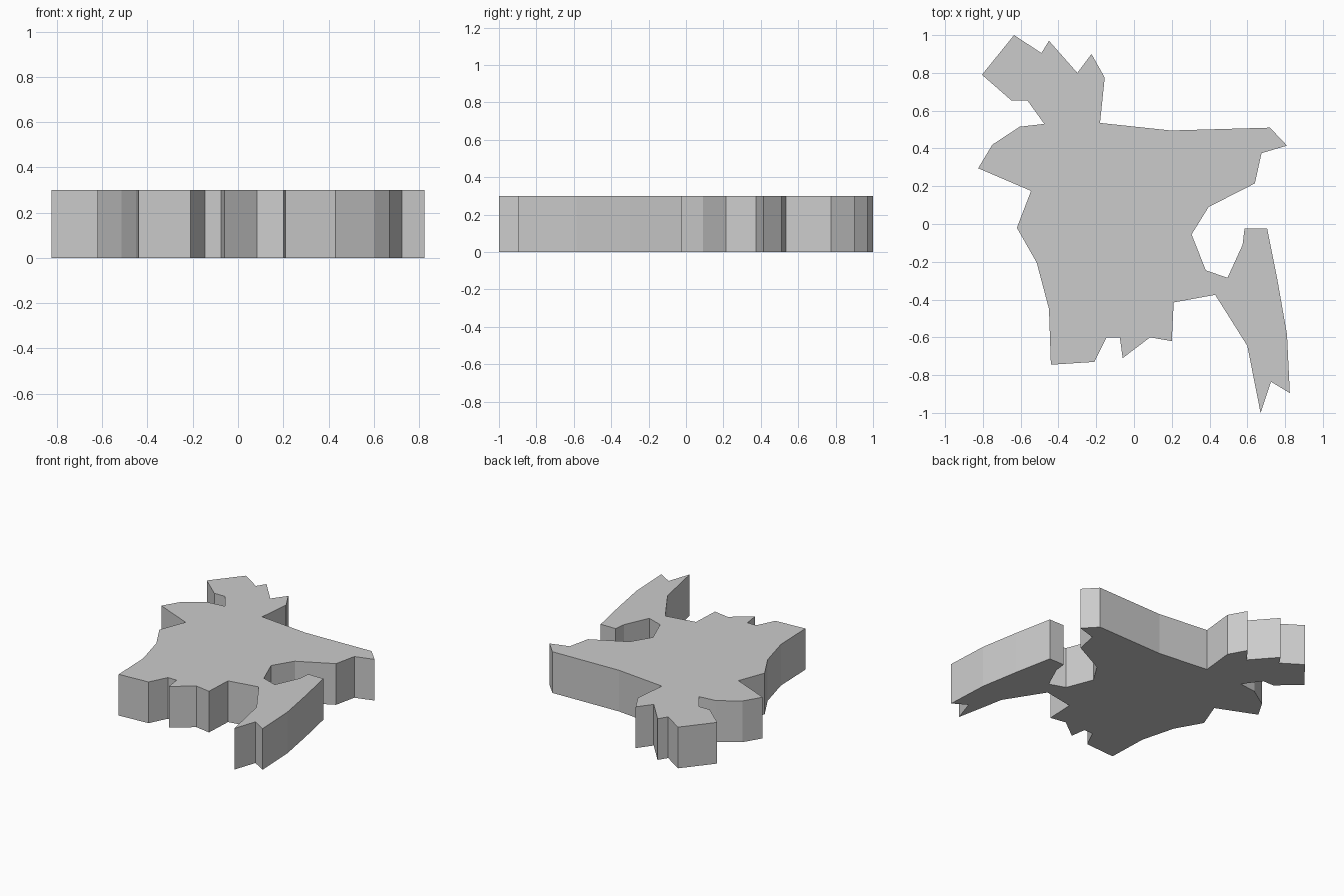
import bpy, bmesh

HEIGHT = 0.3

# Outline of the region, clockwise from the northern tip
north = [(-0.635, 1.0), (-0.49, 0.905), (-0.45, 0.97), (-0.30, 0.80),
         (-0.225, 0.90), (-0.155, 0.775), (-0.18, 0.535)]
east = [(0.195, 0.495), (0.72, 0.51), (0.81, 0.415), (0.675, 0.375),
        (0.64, 0.215), (0.395, 0.09), (0.305, -0.055), (0.38, -0.245)]
southeast_arm = [(0.495, -0.285), (0.575, -0.11), (0.585, -0.025), (0.705, -0.025),
                 (0.76, -0.30), (0.81, -0.585), (0.825, -0.895), (0.725, -0.835),
                 (0.67, -1.0), (0.60, -0.645), (0.43, -0.375)]
south_coast = [(0.21, -0.415), (0.20, -0.62), (0.085, -0.60), (-0.06, -0.71),
               (-0.075, -0.60), (-0.145, -0.60), (-0.21, -0.73), (-0.44, -0.745)]
west = [(-0.45, -0.45), (-0.515, -0.205), (-0.62, -0.02), (-0.545, 0.175),
        (-0.825, 0.295), (-0.75, 0.42), (-0.605, 0.515), (-0.475, 0.53),
        (-0.565, 0.655), (-0.65, 0.655), (-0.805, 0.79)]
outline = north + east + southeast_arm + south_coast + west


def extruded_plate(name, points, height):
    bm = bmesh.new()
    base = bm.faces.new([bm.verts.new((x, y, 0)) for x, y in points])
    top = bmesh.ops.extrude_face_region(bm, geom=[base], use_keep_orig=True)
    verts = [g for g in top["geom"] if isinstance(g, bmesh.types.BMVert)]
    bmesh.ops.translate(bm, verts=verts, vec=(0, 0, height))
    bmesh.ops.recalc_face_normals(bm, faces=bm.faces)
    mesh = bpy.data.meshes.new(name)
    bm.to_mesh(mesh)
    bm.free()
    obj = bpy.data.objects.new(name, mesh)
    bpy.context.collection.objects.link(obj)
    return obj


# Flat map plate with straight side walls
extruded_plate("map_plate", outline, HEIGHT)
